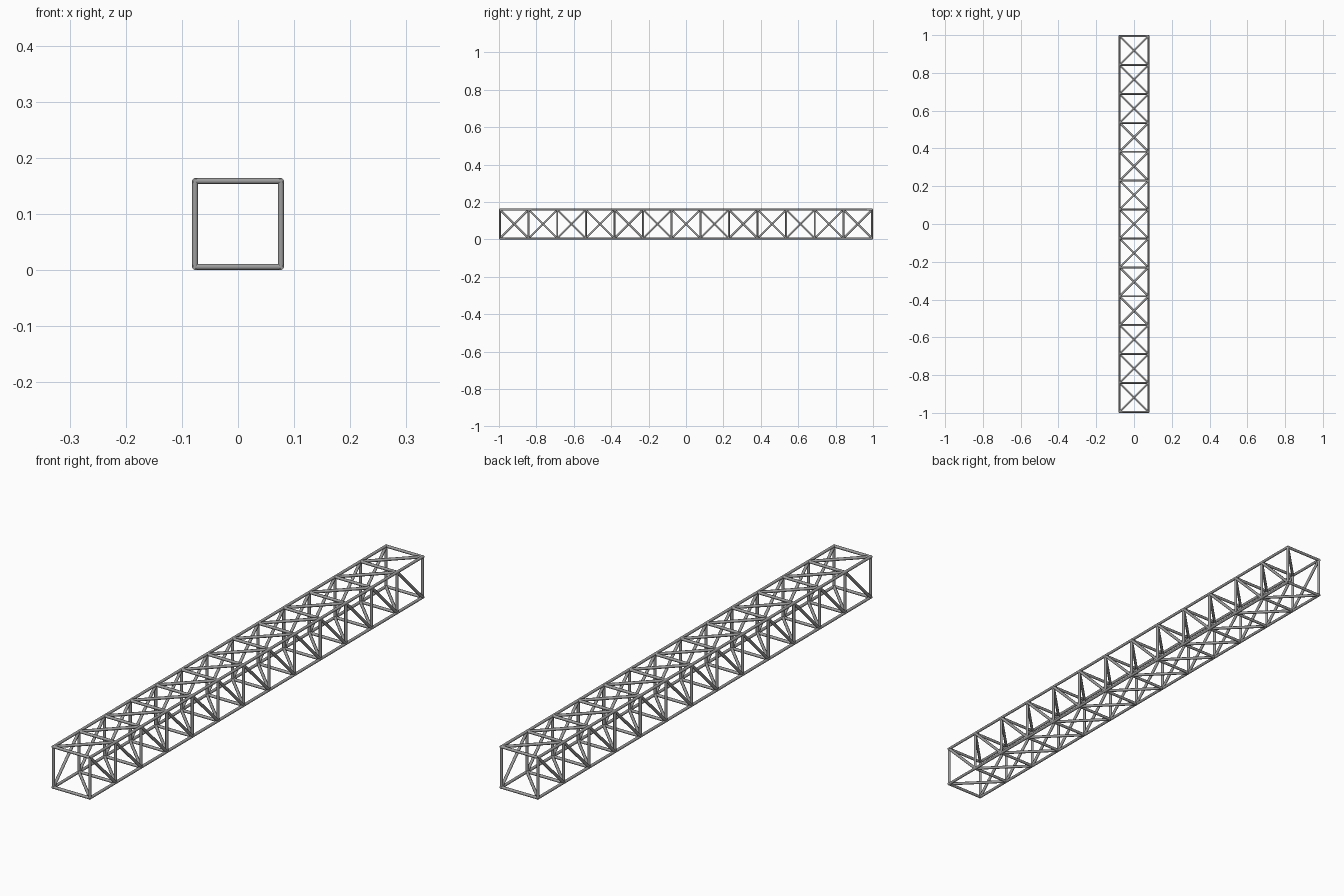
import bpy, bmesh, math
from mathutils import Vector, Matrix

if "Cube" in bpy.data.objects:
    bpy.data.objects.remove(bpy.data.objects["Cube"])

BAYS = 13
R = 0.0055                    # tube radius
P = (2 - 2 * R) / BAYS        # bay pitch, also the section size
H = P / 2
ZC = H + R                    # height of the centre line

steel = bpy.data.materials.new("mid grey steel")
steel.diffuse_color = (0.34, 0.34, 0.34, 1)
steel.use_nodes = True
steel.node_tree.nodes["Principled BSDF"].inputs["Base Color"].default_value = steel.diffuse_color


def tube(bm, a, b, r):
    a, b = Vector(a), Vector(b)
    d = b - a
    rot = d.to_track_quat('Z', 'Y').to_matrix().to_4x4()
    # half-step turn puts flats along the axes
    mat = Matrix.Translation((a + b) / 2) @ rot @ Matrix.Rotation(math.pi / 8, 4, 'Z')
    bmesh.ops.create_cone(bm, cap_ends=True, segments=8, radius1=r, radius2=r,
                          depth=d.length, matrix=mat)


def build(name, bars, r):
    bm = bmesh.new()
    for a, b in bars:
        tube(bm, a, b, r)
    me = bpy.data.meshes.new(name)
    bm.to_mesh(me)
    bm.free()
    me.materials.append(steel)
    ob = bpy.data.objects.new(name, me)
    bpy.context.collection.objects.link(ob)
    bpy.context.view_layer.objects.active = ob
    ob.select_set(True)
    bpy.ops.object.shade_smooth_by_angle(angle=math.radians(50))
    ob.select_set(False)


# Section corners, clockwise as seen from the front
corners = [(-H, ZC - H), (-H, ZC + H), (H, ZC + H), (H, ZC - H)]
sides = [(corners[i], corners[(i + 1) % 4]) for i in range(4)]
stations = [(i - BAYS / 2) * P for i in range(BAYS + 1)]


def node(c, y):
    return (c[0], y, c[1])


# Four long corner chords
build("long_chords", [(node(c, -1 + R * 0.4), node(c, 1 - R * 0.4)) for c in corners], R)

# Square frames between the bays
build("square_frames", [(node(a, y), node(b, y)) for y in stations for a, b in sides], R)

# One diagonal per side and bay, winding around the section
build("diagonal_braces", [(node(a, y0), node(b, y1))
                          for y0, y1 in zip(stations, stations[1:])
                          for a, b in sides], R)
